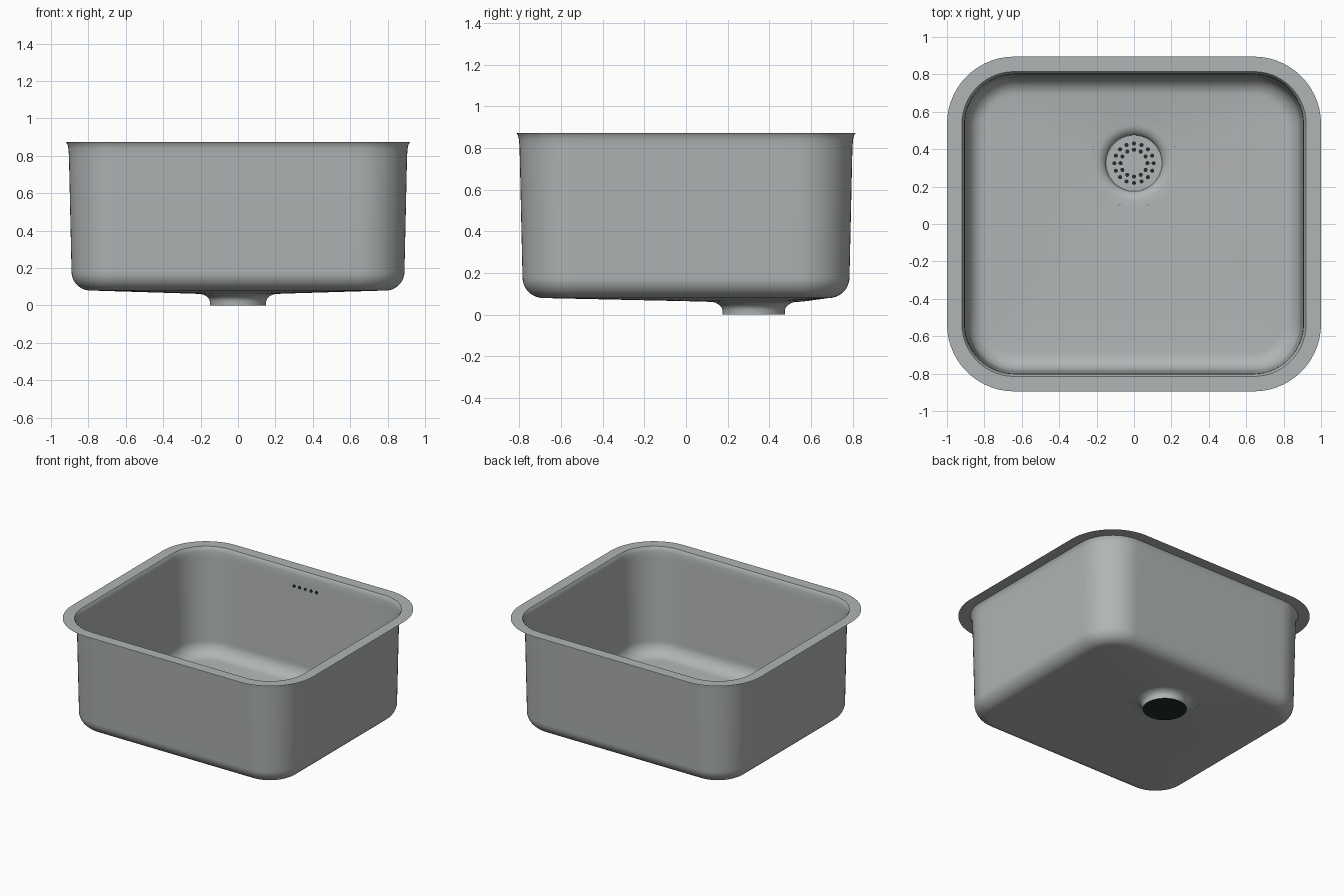
import bpy, bmesh, math
from mathutils import Vector, Matrix

if "Cube" in bpy.data.objects:
    bpy.data.objects.remove(bpy.data.objects["Cube"])

CX, CY = 0.64, 0.535        # corner arc centres shared by every bowl ring
DRAIN = Vector((0, 0.325, 0))


def material(name, rgb):
    m = bpy.data.materials.new(name)
    m.diffuse_color = (*rgb, 1)
    m.use_nodes = True
    m.node_tree.nodes["Principled BSDF"].inputs["Base Color"].default_value = m.diffuse_color
    return m


steel = material("brushed steel", (0.44, 0.46, 0.46))
dark = material("dark opening", (0.016, 0.024, 0.024))


def finish(bm, name, mat, angle=30):
    me = bpy.data.meshes.new(name)
    bm.to_mesh(me)
    bm.free()
    ob = bpy.data.objects.new(name, me)
    bpy.context.collection.objects.link(ob)
    me.materials.append(mat)
    bpy.ops.object.select_all(action='DESELECT')
    ob.select_set(True)
    bpy.context.view_layer.objects.active = ob
    bpy.ops.object.shade_smooth_by_angle(angle=math.radians(angle))
    return ob


def rounded_ring(r, z, arc=14, side=12):
    """Counter-clockwise rounded rectangle with subdivided straight sides."""
    corners = []
    for k, (sx, sy) in enumerate(((1, 1), (-1, 1), (-1, -1), (1, -1))):
        corners.append([Vector((sx * CX + r * math.cos(a), sy * CY + r * math.sin(a), z))
                        for a in (math.pi / 2 * (k + i / arc) for i in range(arc + 1))])
    pts = []
    for k, c in enumerate(corners):
        nxt = corners[(k + 1) % 4][0]
        pts += c + [c[-1].lerp(nxt, i / side) for i in range(1, side)]
    return pts


def circle_ring(r, z, n=64):
    return [DRAIN + Vector((r * math.cos(2 * math.pi * i / n),
                            r * math.sin(2 * math.pi * i / n), z)) for i in range(n)]


def loft(rings, cap=False):
    bm = bmesh.new()
    loops = [[bm.verts.new(p) for p in ring] for ring in rings]
    for a, b in zip(loops, loops[1:]):
        n = len(a)
        for i in range(n):
            j = (i + 1) % n
            bm.faces.new((a[i], a[j], b[j], b[i]))
    if cap:
        bm.faces.new(loops[-1])
    return bm


def discs(name, mat, centres, r, depth, seg=12, rot=Matrix()):
    """Thin round plates gathered into one object."""
    bm = bmesh.new()
    for c in centres:
        bmesh.ops.create_cone(bm, cap_ends=True, segments=seg, radius1=r, radius2=r,
                              depth=depth, matrix=Matrix.Translation(c) @ rot)
    return finish(bm, name, mat)


# Flat mounting rim
finish(loft([rounded_ring(0.36, 0.873), rounded_ring(0.28, 0.873)]), "rim", steel)

# Bowl: lip, tapering walls, rounded foot, floor sloping to the drain
profile = [(0.28, 0.873), (0.272, 0.862), (0.267, 0.84), (0.264, 0.80)]
profile += [(0.15 + 0.1 * math.cos(a), 0.18 - 0.1 * math.sin(a))
            for a in (math.pi / 2 * i / 10 for i in range(11))]
rings = [rounded_ring(r, z) for r, z in profile]
edge = rings[-1]
mouth = []
for p in edge:
    d = Vector((p.x - DRAIN.x, p.y - DRAIN.y, 0)).normalized()
    mouth.append(DRAIN + d * 0.235 + Vector((0, 0, 0.063)))
for t in (0.33, 0.67, 1):
    rings.append([p.lerp(q, t) for p, q in zip(edge, mouth)])
finish(loft(rings), "bowl", steel, 40)

# Drain dish and short outlet neck
dish = [(0.235, 0.063), (0.20, 0.061), (0.185, 0.058), (0.172, 0.051),
        (0.161, 0.043), (0.154, 0.034), (0.15, 0.022), (0.15, 0.0)]
finish(loft([circle_ring(r, z) for r, z in dish]), "drain_neck", steel, 40)

# Dark outlet underneath, strainer plate and its centre button
discs("outlet", dark, [DRAIN + Vector((0, 0, 0.002))], 0.1495, 0.004, 64)
discs("strainer", steel, [DRAIN + Vector((0, 0, 0.012))], 0.1495, 0.008, 64)
discs("strainer_button", steel, [DRAIN + Vector((0, 0, 0.018))], 0.028, 0.006, 32)

# Strainer holes in two circles
holes = []
for r, n in ((0.105, 16), (0.072, 12)):
    holes += [DRAIN + Vector((r * math.cos(2 * math.pi * i / n),
                              r * math.sin(2 * math.pi * i / n), 0.0163)) for i in range(n)]
discs("strainer_holes", dark, holes, 0.011, 0.002)

# Row of overflow holes on the inside of the back wall
discs("overflow_holes", dark, [Vector((0.047 * i, 0.7965, 0.75)) for i in range(-2, 3)],
      0.012, 0.002, 12, Matrix.Rotation(math.pi / 2, 4, 'X'))
